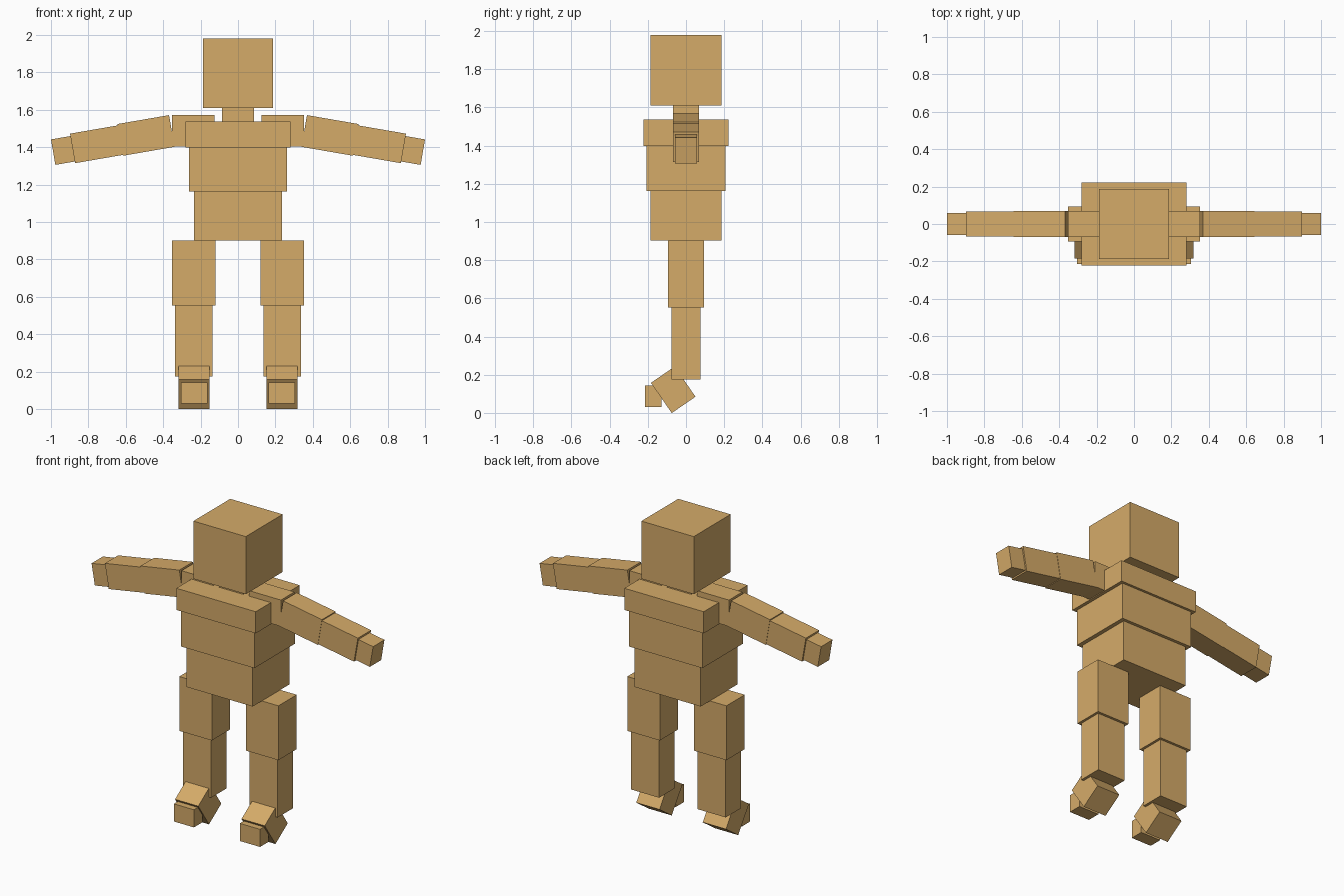
import bpy
import math
from mathutils import Matrix, Vector

if "Cube" in bpy.data.objects:
    bpy.data.objects.remove(bpy.data.objects["Cube"])

tan = bpy.data.materials.new("warm_tan")
tan.diffuse_color = (0.665, 0.406, 0.141, 1.0)
tan.use_nodes = True
tan.node_tree.nodes["Principled BSDF"].inputs["Base Color"].default_value = tan.diffuse_color


def box(name, center, size, axis="X", angle=0.0):
    """Add a flat-shaded box of the given size, turned about its centre."""
    bpy.ops.mesh.primitive_cube_add(size=1)
    ob = bpy.context.object
    ob.name = name
    ob.data.name = name
    ob.data.transform(Matrix.Diagonal(Vector((*size, 1.0))))
    ob.data.transform(Matrix.Rotation(math.radians(angle), 4, axis))
    ob.location = center
    ob.data.materials.append(tan)
    return ob


def span(name, x0, x1, y0, y1, z0, z1):
    """Add an upright box from its limits on each axis."""
    return box(name, ((x0 + x1) / 2, (y0 + y1) / 2, (z0 + z1) / 2),
               (x1 - x0, y1 - y0, z1 - z0))


# Head, neck and the three stacked torso blocks
for name, hx, hy, z0, z1 in [
    ("head", 0.186, 0.187, 1.61, 1.98),
    ("neck", 0.085, 0.069, 1.535, 1.61),
    ("chest", 0.282, 0.223, 1.398, 1.537),
    ("waist", 0.261, 0.207, 1.163, 1.398),
    ("hips", 0.235, 0.187, 0.902, 1.163),
]:
    span(name, -hx, hx, -hy, hy, z0, z1)

# Limbs, once per side
ARM_DROP = 9.8
for side, s in (("left", 1), ("right", -1)):
    def limb(name, x0, x1, y0, y1, z0, z1):
        lo, hi = sorted((s * x0, s * x1))
        span(f"{side}_{name}", lo, hi, y0, y1, z0, z1)

    # Shoulder block
    limb("shoulder", 0.125, 0.353, -0.069, 0.069, 1.403, 1.572)

    # Arm segments slope down and shrink towards the hand
    for name, x, z, length, width, height in [
        ("upper_arm", 0.492, 1.463, 0.28, 0.138, 0.172),
        ("forearm", 0.755, 1.416, 0.263, 0.134, 0.160),
        ("hand", 0.934, 1.383, 0.110, 0.115, 0.138),
    ]:
        box(f"{side}_{name}", (s * x, 0, z), (length, width, height),
            "Y", s * ARM_DROP)

    # Leg segments
    limb("thigh", 0.121, 0.352, -0.093, 0.093, 0.553, 0.902)
    limb("shin", 0.137, 0.336, -0.077, 0.077, 0.175, 0.553)

    # Tilted foot with a small upright toe block in front
    box(f"{side}_foot", (s * 0.236, -0.067, 0.121),
        (0.165, 0.151, 0.192), "X", 34.5)
    limb("toe", 0.163, 0.306, -0.214, -0.129, 0.03, 0.143)
